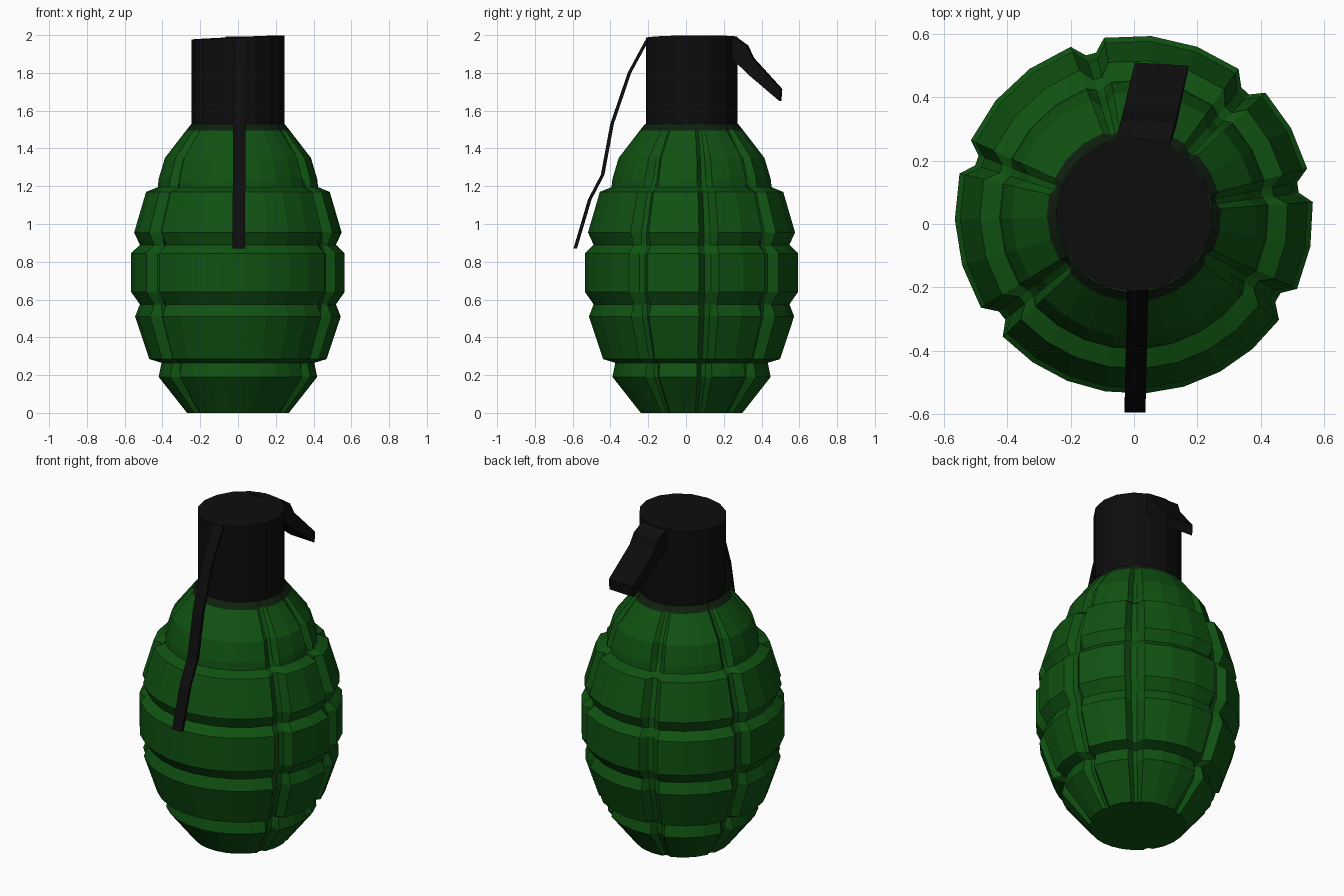
import bpy, bmesh, math

if "Cube" in bpy.data.objects:
    bpy.data.objects.remove(bpy.data.objects["Cube"])

CY = 0.03  # body axis offset in y


def mat(name, rgb):
    m = bpy.data.materials.new(name)
    m.diffuse_color = (*rgb, 1)
    m.use_nodes = True
    m.node_tree.nodes["Principled BSDF"].inputs["Base Color"].default_value = m.diffuse_color
    return m


GREEN = mat("green", (0.005, 0.085, 0.006))
COLLAR = mat("dark green", (0.005, 0.014, 0.005))
BLACK = mat("black", (0.004, 0.004, 0.004))


def make(name, verts, faces, *mats):
    me = bpy.data.meshes.new(name)
    me.from_pydata(verts, [], faces)
    for m in mats:
        me.materials.append(m)
    bm = bmesh.new()
    bm.from_mesh(me)
    bmesh.ops.recalc_face_normals(bm, faces=bm.faces)
    bm.to_mesh(me)
    bm.free()
    ob = bpy.data.objects.new(name, me)
    bpy.context.collection.objects.link(ob)
    return ob


def skin(rings):
    """Closed skin over rings of equal length, with end caps."""
    n = len(rings[0])
    verts = [v for ring in rings for v in ring]
    faces = [(i * n + j, i * n + (j + 1) % n, (i + 1) * n + (j + 1) % n, (i + 1) * n + j)
             for i in range(len(rings) - 1) for j in range(n)]
    faces += [tuple(range(n)), tuple(range((len(rings) - 1) * n, len(rings) * n))]
    return verts, faces


# Body: lathe profile (outer radius, radius inside the vertical grooves, z)
PROFILE = [(0.27, 0.255, 0), (0.42, 0.375, 0.19), (0.405, 0.38, 0.265), (0.47, 0.425, 0.285),
           (0.545, 0.495, 0.51), (0.52, 0.50, 0.575), (0.566, 0.525, 0.64), (0.566, 0.525, 0.845),
           (0.52, 0.505, 0.89), (0.55, 0.505, 0.955), (0.487, 0.445, 1.17), (0.425, 0.41, 1.195),
           (0.42, 0.385, 1.24), (0.387, 0.355, 1.35), (0.275, 0.262, 1.495), (0.247, 0.247, 1.53)]

# Vertical grooves: (start, deepest, end) in degrees
GROOVES = [(-36, -30, -24.5), (4, 9.3, 14.9), (42.8, 48, 54.3),
           (99.6, 105, 110.7), (155.5, 161, 166.8), (211.3, 217.5, 222.9)]
angles = []  # (angle, is inside groove)
for k, (a, c, b) in enumerate(GROOVES):
    angles += [(a, 0), (c - 1.8, 1), (c + 1.8, 1), (b, 0)]
    nxt = GROOVES[(k + 1) % len(GROOVES)][0]
    nxt += 360 if nxt < b else 0
    steps = max(2, round((nxt - b) / 13))
    angles += [(b + (nxt - b) * s / steps, 0) for s in range(1, steps)]

rings = []
for r, g, z in PROFILE:
    ring = []
    for a, inside in angles:
        t = math.radians(a)
        rad = g if inside else r
        ring.append((rad * math.cos(t), CY + rad * math.sin(t), z))
    rings.append(ring)
body = make("body", *skin(rings), GREEN, COLLAR)
for f in body.data.polygons:  # dark ring where the body meets the cap
    if f.center.z > 1.5:
        f.material_index = 1

# Cap: 16-sided cylinder with a slightly tilted top
rings = []
for top in (False, True):
    ring = []
    for i in range(16):
        t = math.tau * i / 16
        x, y = 0.245 * math.cos(t), 0.243 * math.sin(t)
        ring.append((x, CY + y, 1.988 + 0.045 * x + 0.01 * y if top else 1.525))
    rings.append(ring)
make("cap", *skin(rings), BLACK)

# Front lever: thin strip following a bent path (y, z, x centre)
PATH = [(-0.20, 1.985, 0.012), (-0.30, 1.80, 0.010), (-0.392, 1.53, 0.008),
        (-0.442, 1.26, 0.006), (-0.51, 1.13, 0.005), (-0.587, 0.87, 0.003)]
make("lever", *skin([[(x - 0.033, y - 0.009, z), (x + 0.033, y - 0.009, z),
                      (x + 0.033, y + 0.01, z), (x - 0.033, y + 0.01, z)]
                     for y, z, x in PATH]), BLACK)

# Back spoon: bent bar leaning slightly sideways, (top y, top z, bottom y, bottom z)
BAR = [(0.22, 1.992, 0.22, 1.90), (0.275, 1.985, 0.268, 1.86), (0.33, 1.945, 0.305, 1.825),
       (0.36, 1.88, 0.335, 1.795), (0.51, 1.715, 0.505, 1.65)]
rings = []
for ty, tz, by, bz in BAR:
    x = 0.03 + 0.24 * (ty - 0.27)
    rings.append([(x - 0.085, ty, tz), (x + 0.085, ty - 0.01, tz),
                  (x + 0.085, by - 0.01, bz), (x - 0.085, by, bz)])
make("spoon", *skin(rings), BLACK)
